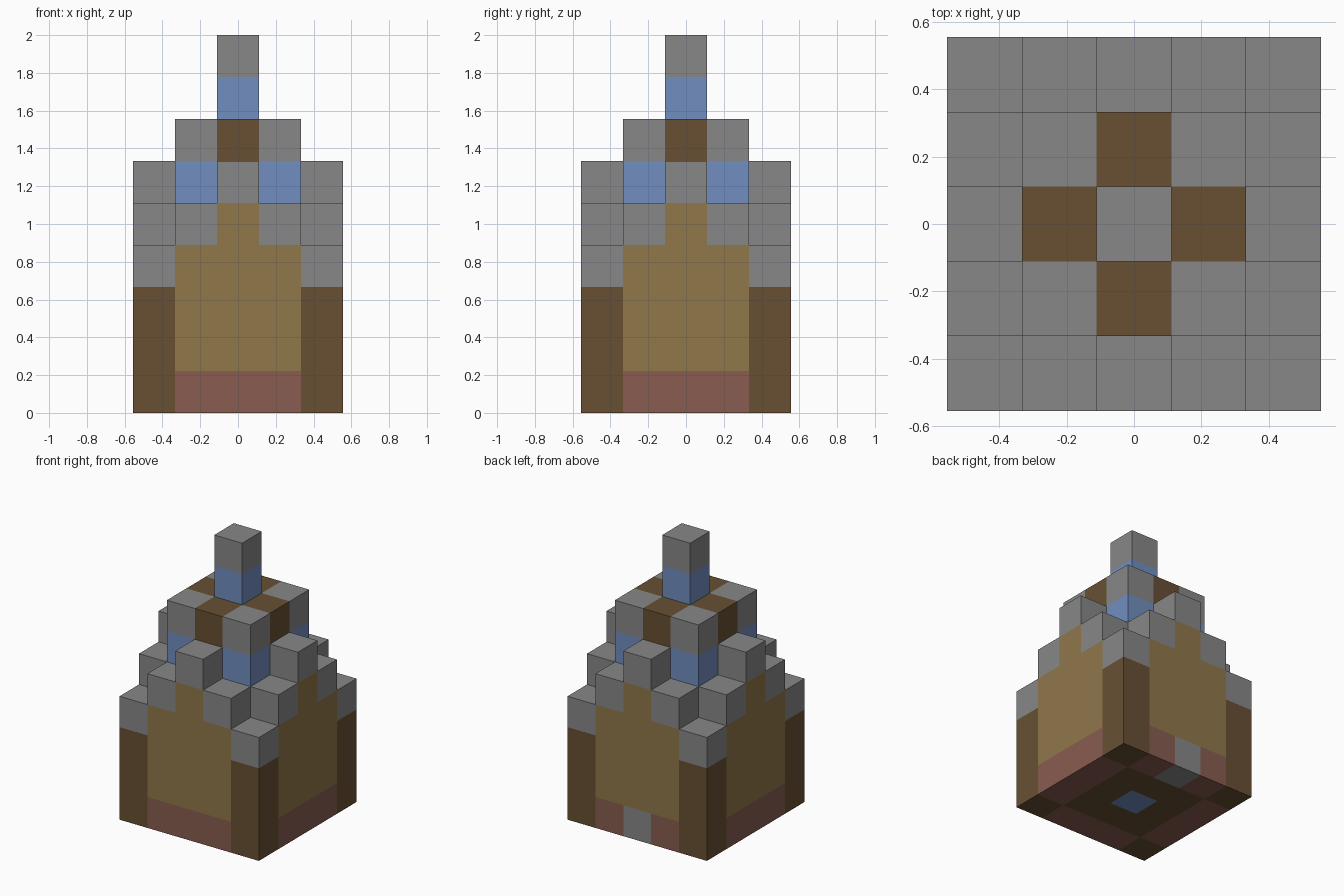
import bpy
import bmesh
from math import radians
from mathutils import Matrix, Vector

cube = bpy.data.objects.get("Cube")
if cube:
    bpy.data.objects.remove(cube, do_unlink=True)

U = 2 / 9  # edge of one block
ALL_SIDES = (0, 90, 180, 270)  # 0 is the front, 180 the back


def material(name, *rgb):
    linear = [((c / 255 + 0.055) / 1.055) ** 2.4 for c in rgb] + [1]
    mat = bpy.data.materials.new(name)
    mat.use_nodes = True
    mat.diffuse_color = linear
    mat.node_tree.nodes["Principled BSDF"].inputs["Base Color"].default_value = linear
    return mat


stone = material("grey stone", 135, 135, 135)
wood = material("dark wood", 104, 80, 51)
plank = material("tan planks", 144, 119, 74)
brick = material("red brick", 136, 92, 80)
glass = material("blue glass", 113, 142, 192)


def blocks(name, mat, low, high, turns=(0,), mirror=False):
    """Box from low to high in block units, repeated by turns about z."""
    bm = bmesh.new()
    low, high = Vector(low), Vector(high)
    spans = [(low, high)]
    if mirror:
        spans.append((Vector((-high.x, low.y, low.z)), Vector((-low.x, high.y, high.z))))
    for turn in turns:
        for a, b in spans:
            place = (Matrix.Rotation(radians(turn), 4, "Z")
                     @ Matrix.Translation((a + b) * U / 2)
                     @ Matrix.Diagonal((*((b - a) * U), 1)))
            bmesh.ops.create_cube(bm, size=1, matrix=place)
    mesh = bpy.data.meshes.new(name)
    bm.to_mesh(mesh)
    bm.free()
    mesh.materials.append(mat)
    obj = bpy.data.objects.new(name, mesh)
    bpy.context.collection.objects.link(obj)


# Corner posts and their caps
blocks("corner_posts", wood, (1.5, -2.5, 0), (2.5, -1.5, 3), ALL_SIDES)
blocks("corner_caps", stone, (1.5, -2.5, 3), (2.5, -1.5, 4), ALL_SIDES)

# Brick footing, open at the back for a stone doorstep
blocks("footing", brick, (-1.5, -2.5, 0), (1.5, -1.5, 1), (0, 90, 270))
blocks("back_footing", brick, (0.5, 1.5, 0), (1.5, 2.5, 1), mirror=True)
blocks("back_doorstep", stone, (-0.5, 1.5, 0), (0.5, 2.5, 1))

# Floor around a glass centre
blocks("floor", wood, (-1.5, -1.5, 0), (0.5, -0.5, 1), ALL_SIDES)
blocks("floor_light", glass, (-0.5, -0.5, 0), (0.5, 0.5, 1))

# Plank walls with stepped gables
blocks("walls", plank, (-1.5, -2.5, 1), (1.5, -1.5, 4), ALL_SIDES)
blocks("gables", plank, (-0.5, -2.5, 4), (0.5, -1.5, 5), ALL_SIDES)
blocks("gable_shoulders", stone, (0.5, -2.5, 4), (1.5, -1.5, 5), ALL_SIDES, True)
blocks("gable_caps", stone, (-0.5, -2.5, 5), (0.5, -1.5, 6), ALL_SIDES)

# Inner tower with glass corners and a crossed wooden roof
blocks("tower_core", wood, (-1.5, -1.5, 1), (1.5, 1.5, 5))
blocks("tower_windows", glass, (0.5, -1.5, 5), (1.5, -0.5, 6), ALL_SIDES)
blocks("tower_caps", stone, (0.5, -1.5, 6), (1.5, -0.5, 7), ALL_SIDES)
blocks("roof_beams", wood, (-0.5, -1.5, 5), (0.5, -0.5, 7), ALL_SIDES)

# Spire
blocks("spire_lantern", glass, (-0.5, -0.5, 7), (0.5, 0.5, 8))
blocks("spire_top", stone, (-0.5, -0.5, 8), (0.5, 0.5, 9))
